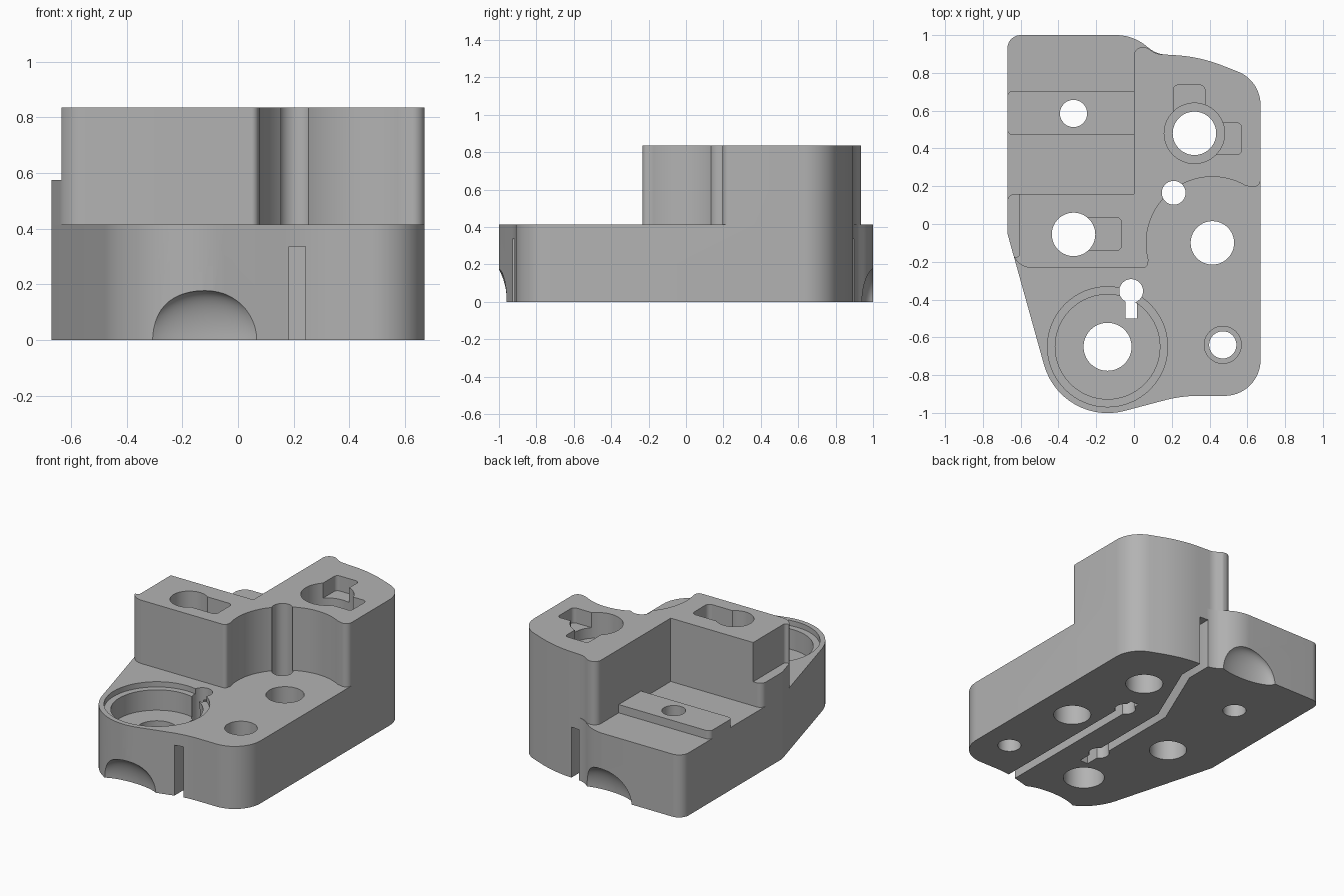
import bpy, bmesh, math
from mathutils import Vector

cube = bpy.data.objects.get("Cube")
if cube:
    bpy.data.objects.remove(cube, do_unlink=True)

grey = bpy.data.materials.new("grey plastic")
grey.use_nodes = True
grey.diffuse_color = (0.45, 0.45, 0.45, 1)
grey.node_tree.nodes["Principled BSDF"].inputs["Base Color"].default_value = (0.45, 0.45, 0.45, 1)


def make_object(name, bm):
    bmesh.ops.recalc_face_normals(bm, faces=bm.faces)
    mesh = bpy.data.meshes.new(name)
    bm.to_mesh(mesh)
    bm.free()
    obj = bpy.data.objects.new(name, mesh)
    bpy.context.collection.objects.link(obj)
    mesh.materials.append(grey)
    return obj


def rounded(corners, steps=14):
    """Polygon outline; each corner is (x, y) or (x, y, fillet radius)."""
    out = []
    for i, corner in enumerate(corners):
        p = Vector(corner[:2])
        r = corner[2] if len(corner) > 2 else 0
        if r == 0:
            out.append(p)
            continue
        a = (Vector(corners[i - 1][:2]) - p).normalized()
        b = (Vector(corners[(i + 1) % len(corners)][:2]) - p).normalized()
        half = a.angle(b) / 2
        centre = p + (a + b).normalized() * r / math.sin(half)
        start = p + a * r / math.tan(half) - centre
        end = p + b * r / math.tan(half) - centre
        turn = math.pi - 2 * half
        for k in range(steps + 1):
            t = k / steps
            out.append(centre + (start * math.sin((1 - t) * turn) + end * math.sin(t * turn)) / math.sin(turn))
    return out


def prism(name, corners, z0, z1):
    bm = bmesh.new()
    face = bm.faces.new([bm.verts.new((p.x, p.y, z0)) for p in rounded(corners)])
    top = bmesh.ops.extrude_face_region(bm, geom=[face])["geom"]
    moved = [v for v in top if isinstance(v, bmesh.types.BMVert)]
    bmesh.ops.translate(bm, verts=moved, vec=(0, 0, z1 - z0))
    return make_object(name, bm)


def box(name, x0, x1, y0, y1, z0, z1, r=0):
    return prism(name, [(x0, y0, r), (x1, y0, r), (x1, y1, r), (x0, y1, r)], z0, z1)


def disc(name, x, y, r, z0, z1):
    ring = [i * math.tau / 64 for i in range(64)]
    return prism(name, [(x + r * math.cos(a), y + r * math.sin(a)) for a in ring], z0, z1)


def combine(target, other, operation):
    mod = target.modifiers.new(operation, "BOOLEAN")
    mod.operation = operation
    mod.solver = "EXACT"
    mod.object = other
    bpy.context.view_layer.objects.active = target
    bpy.ops.object.modifier_apply(modifier=mod.name)
    bpy.data.objects.remove(other, do_unlink=True)


BASE, TOP, LOW, HIGH = 0.415, 0.835, -0.1, 1.0

# Base plate
body = prism("housing_body", [
    (-0.67, 1, 0.07), (-0.01, 1, 0.25), (0.12, 0.9, 0.15), (0.35, 0.885, 0.8),
    (0.67, 0.76, 0.19), (0.67, -0.91, 0.19), (0.25, -0.91, 0.7),
    (-0.384, -1.078, 0.35), (-0.67, -0.05, 0.1)], 0, BASE)

# Raised L-shaped block, with a scooped inner wall
scoop = [math.radians(a) for a in range(60, 196, 3)]
block = prism("raised_block", [
    (0, 0.16), (0, 0.94, 0.045), (0.065, 0.935, 0.03), (0.12, 0.9, 0.1),
    (0.35, 0.885, 0.8), (0.67, 0.76, 0.19), (0.67, 0.185, 0.04)]
    + [(0.415 + 0.35 * math.cos(a), -0.1 + 0.35 * math.sin(a)) for a in scoop]
    + [(0.07, -0.232, 0.025), (-0.62, -0.232, 0.1), (-0.67, -0.05, 0.1), (-0.67, 0.16, 0.04)],
    BASE, TOP)
combine(body, block, "UNION")

# Pad on the low shelf
pad = prism("shelf_pad", [(0, 0.47), (-0.67, 0.47, 0.03), (-0.67, 0.705, 0.03), (0, 0.705)],
            BASE, BASE + 0.055)
combine(body, pad, "UNION")

cutters = [
    # Through holes
    disc("block_hole", -0.32, -0.055, 0.115, LOW, HIGH),
    disc("column_hole", 0.32, 0.48, 0.115, LOW, HIGH),
    disc("pad_hole", -0.32, 0.585, 0.072, LOW, HIGH),
    disc("plate_hole", 0.415, -0.1, 0.115, LOW, HIGH),
    disc("small_hole", 0.47, -0.64, 0.072, LOW, HIGH),
    disc("pocket_hole", -0.14, -0.65, 0.127, LOW, HIGH),
    disc("wire_hole_front", -0.015, -0.355, 0.063, LOW, HIGH),
    disc("wire_hole_middle", 0.21, 0.165, 0.063, LOW, HIGH),
    # Counterbores and stepped pocket
    disc("small_counterbore", 0.47, -0.64, 0.098, 0.2, HIGH),
    disc("pocket_rim", -0.14, -0.65, 0.318, BASE - 0.035, HIGH),
    disc("pocket", -0.14, -0.65, 0.277, BASE - 0.17, HIGH),
    disc("column_counterbore", 0.32, 0.48, 0.16, TOP - 0.17, HIGH),
    # Keyed recesses in the raised block
    box("block_slot", -0.32, -0.065, -0.14, 0.035, TOP - 0.13, HIGH, 0.03),
    box("column_slot_back", 0.208, 0.375, 0.48, 0.735, TOP - 0.1, HIGH, 0.025),
    box("column_slot_side", 0.32, 0.57, 0.368, 0.535, TOP - 0.1, HIGH, 0.025),
    # Ledge on the end of the raised block
    box("end_ledge", -0.9, -0.605, -0.175, 0.4, 0.575, HIGH, 0.02),
    # Wire channels under the base
    box("channel_front", 0.183, 0.243, -1.2, 0.26, LOW, 0.335),
]
path = [(-0.015, -0.5), (-0.015, 0.25), (0.185, 0.72), (0.185, 1.2)]
cutters.append(prism("channel_back", [(x - 0.03, y) for x, y in path]
                     + [(x + 0.03, y) for x, y in reversed(path)], LOW, 0.335))

# Finger scallops at the lower front and back edges
for side, x in ((-1, -0.12), (1, -0.08)):
    bm = bmesh.new()
    bmesh.ops.create_uvsphere(bm, u_segments=48, v_segments=24, radius=1)
    bmesh.ops.scale(bm, vec=(0.22, 0.08, 0.18), verts=bm.verts)
    bmesh.ops.translate(bm, vec=(x, side, -0.003), verts=bm.verts)
    cutters.append(make_object("scallop", bm))

for cutter in cutters:
    combine(body, cutter, "DIFFERENCE")

# Smooth curved walls, crisp edges
bpy.ops.object.select_all(action="DESELECT")
body.select_set(True)
bpy.context.view_layer.objects.active = body
bpy.ops.object.shade_smooth_by_angle(angle=math.radians(30))
